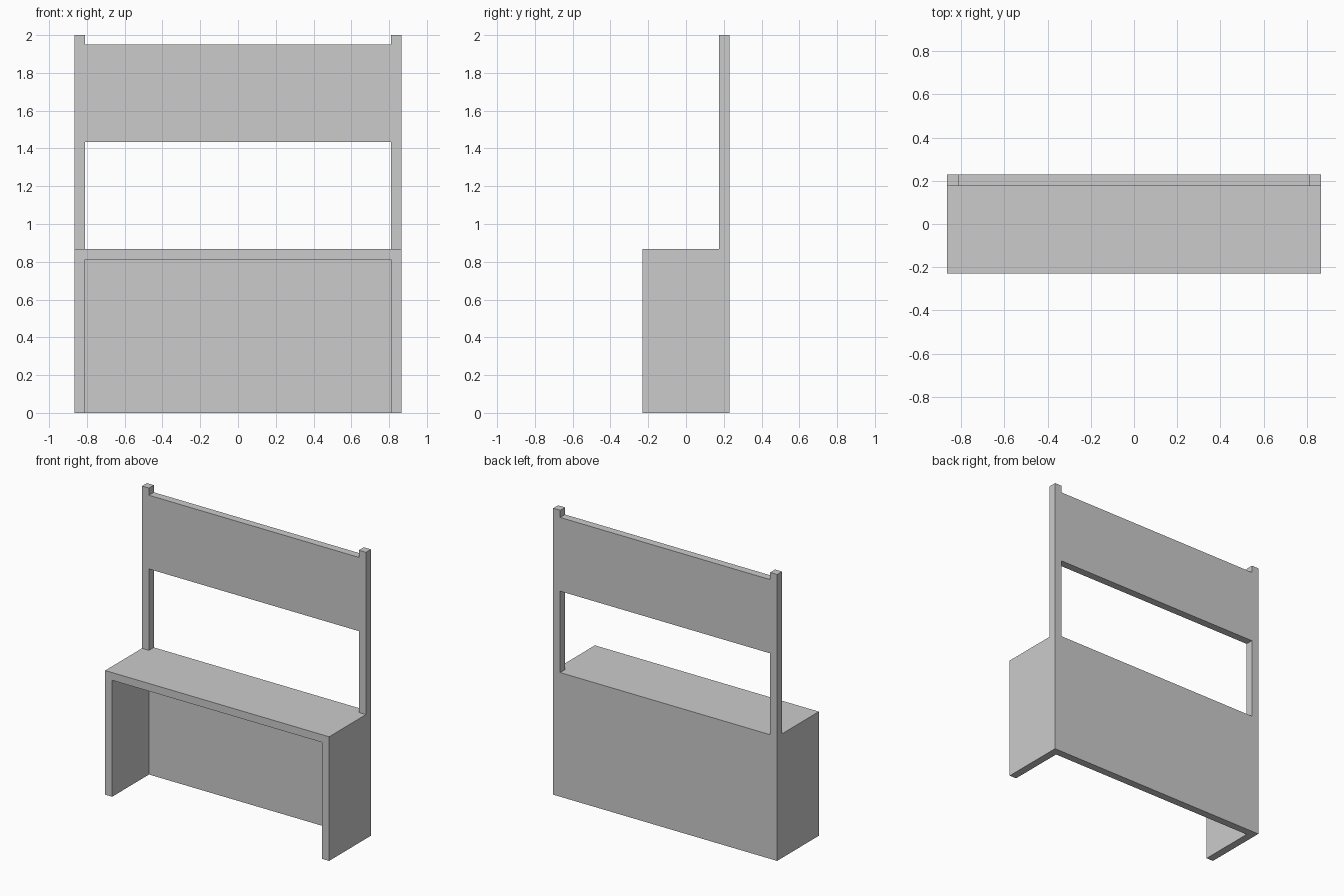
import bpy, bmesh

if "Cube" in bpy.data.objects:
    bpy.data.objects.remove(bpy.data.objects["Cube"])

W, D = 0.865, 0.23        # half width, half depth
T = 0.054                 # board thickness
COUNTER, TOP = 0.867, 2.0
SIGN_LOW, SIGN_HIGH = 1.435, 1.95
INNER, POST_Y = W - T, D - T


def new_object(name, bm):
    bmesh.ops.recalc_face_normals(bm, faces=bm.faces)
    mesh = bpy.data.meshes.new(name)
    bm.to_mesh(mesh)
    bm.free()
    obj = bpy.data.objects.new(name, mesh)
    bpy.context.collection.objects.link(obj)
    return obj


def extrude_across(name, profile, half_width):
    """Extrude a (y, z) profile along x, centred on x = 0."""
    bm = bmesh.new()
    face = bm.faces.new([bm.verts.new((-half_width, y, z)) for y, z in profile])
    new = bmesh.ops.extrude_face_region(bm, geom=[face])["geom"]
    verts = [v for v in new if isinstance(v, bmesh.types.BMVert)]
    bmesh.ops.translate(bm, verts=verts, vec=(2 * half_width, 0, 0))
    if face.is_valid and len(bm.faces) == len(profile) + 1:
        bm.faces.new([v for v in bm.verts if v.co.x < 0])
    return new_object(name, bm)


def cut(target, name, y0, y1, z0, z1):
    """Cut a box between the posts."""
    box = extrude_across(name, [(y0, z0), (y1, z0), (y1, z1), (y0, z1)], INNER)
    box.hide_render = True
    mod = target.modifiers.new(name, "BOOLEAN")
    mod.operation, mod.solver, mod.object = "DIFFERENCE", "EXACT", box
    bpy.context.view_layer.objects.active = target
    bpy.ops.object.modifier_apply(modifier=name)
    bpy.data.objects.remove(box)


# Stall body: L-shaped side outline, deep counter with a tall thin back
stall = extrude_across("counter_stall", [
    (-D, 0), (D, 0), (D, TOP), (POST_Y, TOP), (POST_Y, COUNTER), (-D, COUNTER)], W)

# Open knee space under the counter
cut(stall, "knee_space", -D - 0.1, POST_Y, -0.1, COUNTER - T)
# Serving window between counter and sign board
cut(stall, "serving_window", POST_Y - 0.1, D + 0.1, COUNTER, SIGN_LOW)
# Gap above the sign board so the post tips stand proud
cut(stall, "sign_top_gap", POST_Y - 0.1, D + 0.1, SIGN_HIGH, TOP + 0.1)
